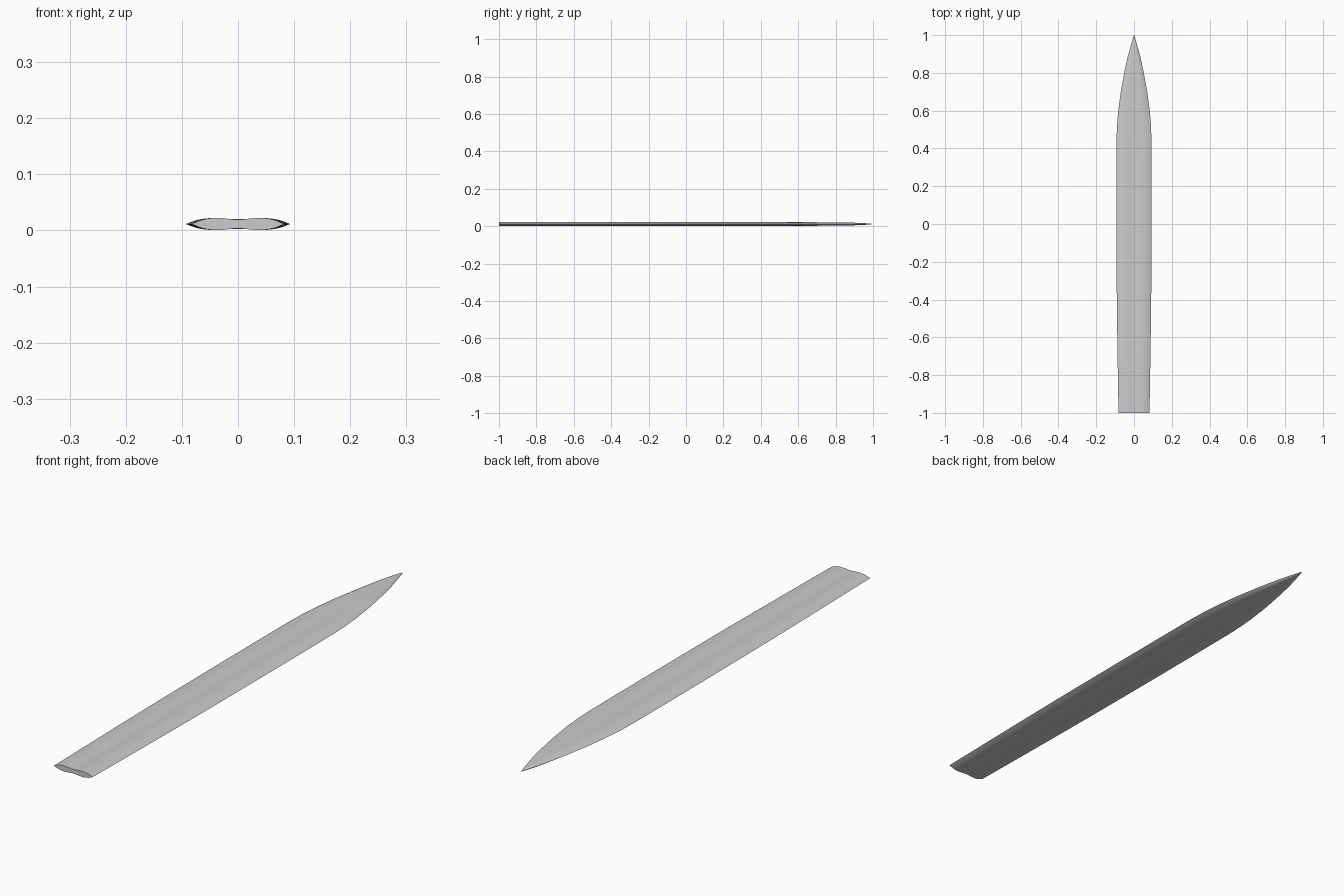
import bpy, bmesh, math

if "Cube" in bpy.data.objects:
    bpy.data.objects.remove(bpy.data.objects["Cube"])

steel = bpy.data.materials.new("steel grey")
steel.diffuse_color = (0.6, 0.6, 0.6, 1)
steel.use_nodes = True
steel.node_tree.nodes["Principled BSDF"].inputs["Base Color"].default_value = steel.diffuse_color

MID_Z = 0.0115
# Stations along the blade: y, half width, thickness factor
STATIONS = [(-1, .082, 1), (-.8, .0855, 1), (-.6, .0885, 1), (-.35, .0915, .99),
            (0, .093, .98), (.3, .093, .96), (.45, .0925, .94), (.52, .090, .92),
            (.6, .0835, .9), (.7, .070, .86), (.8, .052, .8), (.88, .035, .68),
            (.94, .0185, .5), (.98, .007, .25), (1, .0004, .03)]
# Half profile from centre groove to cutting edge: width fraction, height
PROFILE = [(0, .0080), (.1, .0083), (.22, .0093), (.36, .0105), (.5, .0109),
           (.64, .0100), (.78, .0075), (.9, .0038), (1, 0)]


def ring(half_width, thick, y):
    groove = max(0, min(1, (.9 - y) / .6))      # centre groove fades out near the tip
    top = []
    for u, h in PROFILE:
        if u < .5:
            h = .0109 + (h - .0109) * groove
        top.append((u, h))
    upper = [(-u, h) for u, h in reversed(top)] + top[1:]
    lower = [(u, -h) for u, h in reversed(upper[1:-1])]
    return [(u * half_width, y, MID_Z + h * thick) for u, h in upper + lower]


# Blade: lofted profile, capped at both ends
bm = bmesh.new()
rings = [[bm.verts.new(p) for p in ring(w, t, y)] for y, w, t in STATIONS]
for a, b in zip(rings, rings[1:]):
    n = len(a)
    for i in range(n):
        bm.faces.new((a[i], a[(i + 1) % n], b[(i + 1) % n], b[i]))
bm.faces.new(rings[0])
bm.faces.new(rings[-1])
bmesh.ops.recalc_face_normals(bm, faces=bm.faces)
mesh = bpy.data.meshes.new("blade")
bm.to_mesh(mesh)
bm.free()
mesh.materials.append(steel)
blade = bpy.data.objects.new("blade", mesh)
bpy.context.collection.objects.link(blade)
bpy.context.view_layer.objects.active = blade
blade.select_set(True)
bpy.ops.object.shade_smooth_by_angle(angle=math.radians(30))
